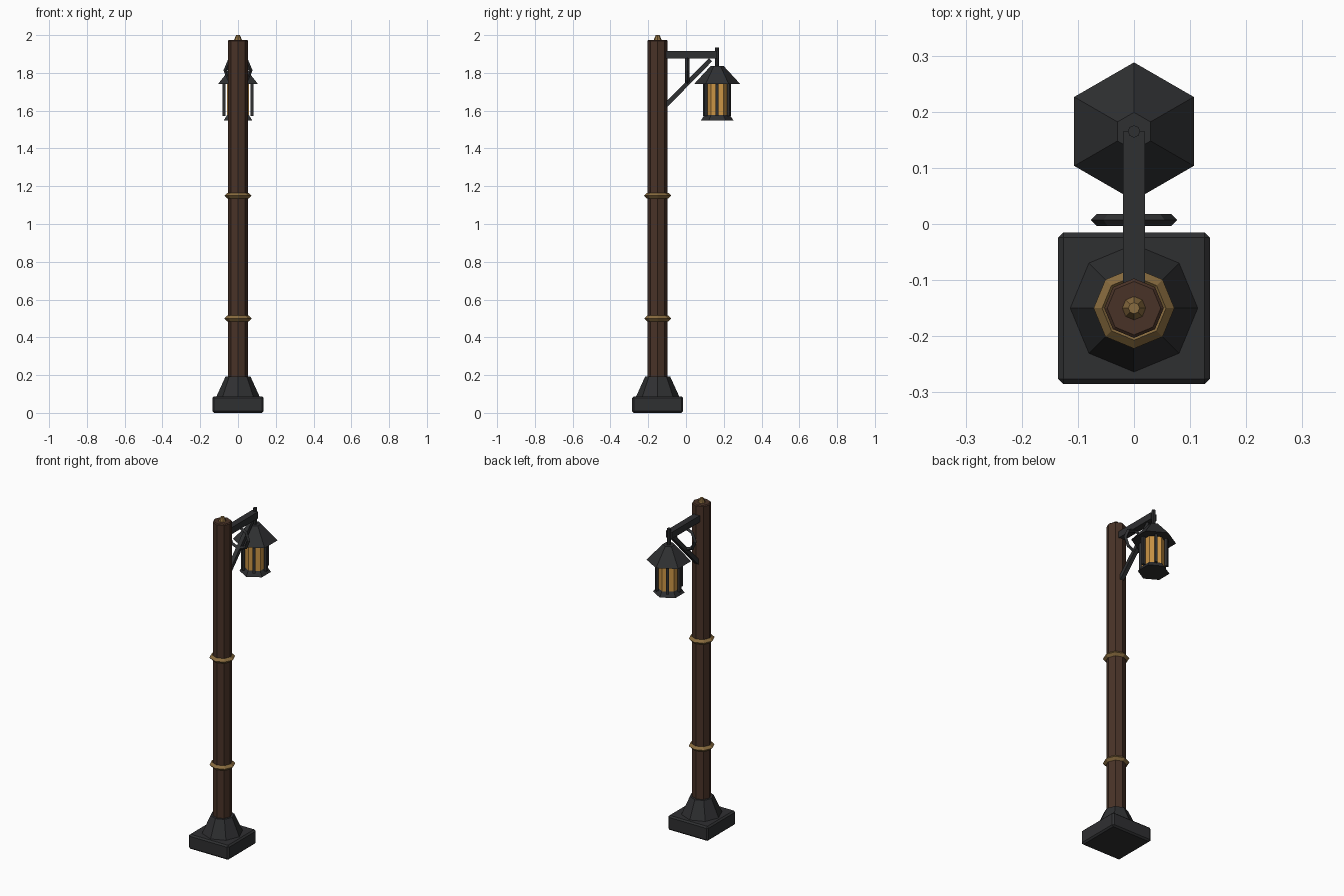
import bpy, math
from mathutils import Vector

if "Cube" in bpy.data.objects:
    bpy.data.objects.remove(bpy.data.objects["Cube"])

PY, LY = -0.15, 0.165  # y of post axis and lantern axis


def material(name, rgb):
    m = bpy.data.materials.new(name)
    m.diffuse_color = (*rgb, 1)
    m.use_nodes = True
    m.node_tree.nodes["Principled BSDF"].inputs["Base Color"].default_value = m.diffuse_color
    return m


IRON = material("dark_iron", (0.028, 0.029, 0.031))
WOOD = material("brown_wood", (0.065, 0.032, 0.02))
BRASS = material("brass", (0.25, 0.15, 0.05))
GLASS = material("amber_glass", (0.6, 0.3, 0.06))


def finish(name, mat, bevel=0):
    ob = bpy.context.object
    ob.name = name
    ob.data.materials.append(mat)
    if bevel:
        b = ob.modifiers.new("bevel", "BEVEL")
        b.width, b.segments = bevel, 1
        b.limit_method, b.angle_limit = "ANGLE", math.radians(60)
    return ob


def prism(name, mat, sides, r1, r2, z1, z2, y, x=0, turn=0, bevel=0):
    # Blender places the first vertex on the y axis
    bpy.ops.mesh.primitive_cone_add(vertices=sides, radius1=r1, radius2=r2, depth=z2 - z1,
                                    location=(x, y, (z1 + z2) / 2), rotation=(0, 0, turn))
    return finish(name, mat, bevel)


def box(name, mat, size, loc, rot=(0, 0, 0), bevel=0):
    bpy.ops.mesh.primitive_cube_add(size=1, location=loc, rotation=rot)
    ob = finish(name, mat, bevel)
    for v in ob.data.vertices:
        v.co = Vector(a * b for a, b in zip(v.co, size))
    return ob


def ring(name, mat, major, minor, loc, rot=(0, 0, 0)):
    bpy.ops.mesh.primitive_torus_add(major_segments=8, minor_segments=4, major_radius=major,
                                     minor_radius=minor, location=loc, rotation=rot)
    return finish(name, mat)


# Base and post
box("base_block", IRON, (0.27, 0.27, 0.088), (0, PY, 0.044), bevel=0.009)
prism("base_collar", IRON, 8, 0.115, 0.066, 0.085, 0.193, PY)
prism("post", WOOD, 8, 0.053, 0.053, 0.08, 1.975, PY, bevel=0.005)
for i, z in enumerate((0.5, 1.15)):
    ring(f"post_band_{i + 1}", BRASS, 0.057, 0.015, (0, PY, z))
prism("finial", BRASS, 8, 0.023, 0.01, 1.97, 2.0, PY)

# Bracket: arm, diagonal brace and scroll ring
box("arm", IRON, (0.04, 0.305, 0.04), (0, 0.0125, 1.895))
a, b = Vector((0, -0.115, 1.62)), Vector((0, 0.13, 1.87))
d = b - a
box("brace", IRON, (0.024, d.length, 0.024), (a + b) / 2, (math.atan2(d.z, d.y), 0, 0))
ring("scroll_ring", IRON, 0.066, 0.011, (0, 0.007, 1.813), (math.pi / 2, 0, 0))
prism("hanger", IRON, 8, 0.011, 0.011, 1.825, 1.934, LY)

# Lantern
prism("lantern_roof", IRON, 6, 0.123, 0.034, 1.74, 1.837, LY)
prism("lantern_glass", GLASS, 6, 0.066, 0.066, 1.57, 1.745, LY)
prism("lantern_floor", IRON, 6, 0.087, 0.066, 1.548, 1.578, LY)
for i in range(6):
    t = i * math.pi / 3
    box(f"lantern_bar_{i + 1}", IRON, (0.016, 0.016, 0.172),
        (0.073 * math.cos(t), LY + 0.073 * math.sin(t), 1.657), (0, 0, t))
